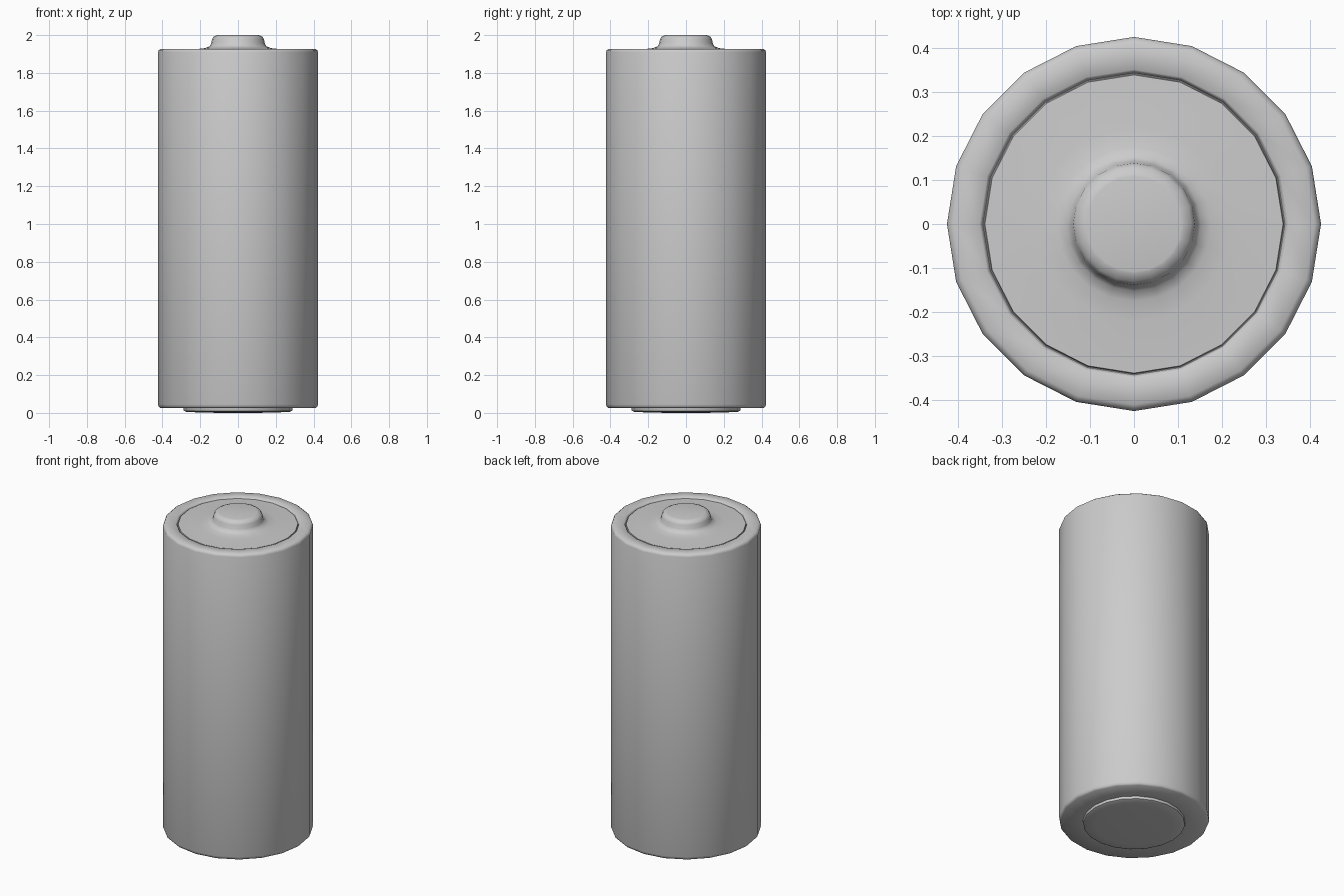
import bpy, bmesh, math

if "Cube" in bpy.data.objects:
    bpy.data.objects.remove(bpy.data.objects["Cube"])

SIDES = 20


def lathe(name, profile, angle=40):
    """Spin (radius, z) points, listed bottom to top, around z; close both ends."""
    bm = bmesh.new()
    rings = []
    for r, z in profile:
        rings.append([bm.verts.new((r * math.cos(2 * math.pi * i / SIDES),
                                    r * math.sin(2 * math.pi * i / SIDES), z))
                      for i in range(SIDES)])
    for a, b in zip(rings, rings[1:]):
        for i in range(SIDES):
            j = (i + 1) % SIDES
            bm.faces.new((a[i], a[j], b[j], b[i]))
    bm.faces.new(rings[0][::-1])
    bm.faces.new(rings[-1])
    bmesh.ops.recalc_face_normals(bm, faces=bm.faces)
    mesh = bpy.data.meshes.new(name)
    bm.to_mesh(mesh)
    bm.free()
    obj = bpy.data.objects.new(name, mesh)
    bpy.context.collection.objects.link(obj)
    bpy.ops.object.select_all(action='DESELECT')
    obj.select_set(True)
    bpy.context.view_layer.objects.active = obj
    bpy.ops.object.shade_smooth_by_angle(angle=math.radians(angle))
    return obj


# Outer casing with softened rims and a shallow recess in the top
lathe("casing", [
    (0.29, 0.026), (0.413, 0.026), (0.42, 0.033), (0.424, 0.045),
    (0.424, 1.91), (0.42, 1.92), (0.41, 1.927),
    (0.35, 1.927), (0.345, 1.922), (0.342, 1.912)], 50)

# Top plate flaring up into the raised terminal
lathe("top_terminal", [
    (0.342, 1.905), (0.338, 1.922), (0.22, 1.926), (0.175, 1.931),
    (0.152, 1.94), (0.142, 1.955), (0.138, 1.978), (0.13, 1.991),
    (0.113, 1.999), (0.108, 2.0)], 50)

# Slightly domed base contact
lathe("base_contact", [
    (0.10, 0.0), (0.22, 0.003), (0.275, 0.006), (0.287, 0.011),
    (0.29, 0.03)], 50)
